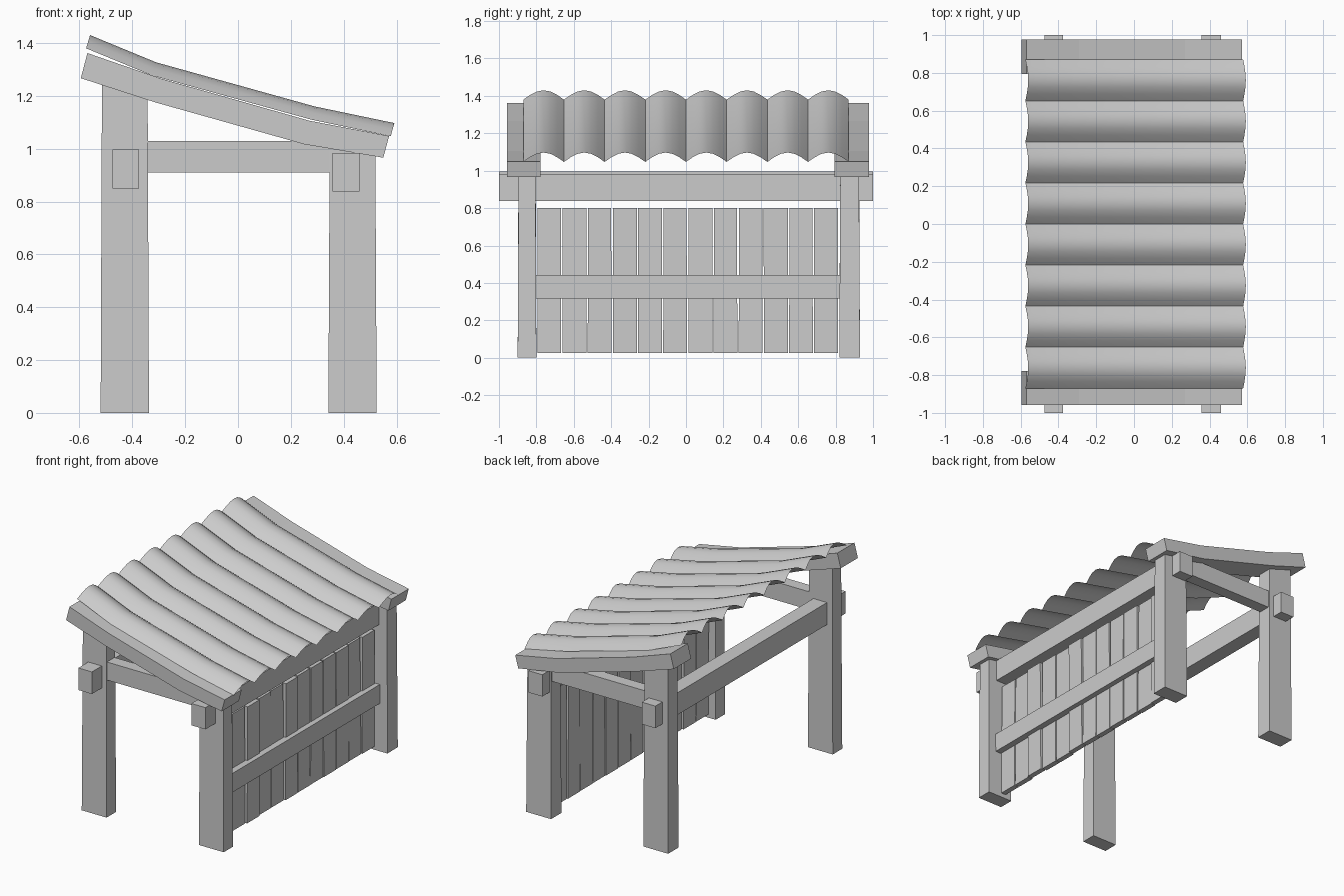
import bpy, math, random

if "Cube" in bpy.data.objects:
    bpy.data.objects.remove(bpy.data.objects["Cube"])

random.seed(4)


def make(name, verts, faces):
    me = bpy.data.meshes.new(name)
    me.from_pydata(verts, [], faces)
    me.update()
    ob = bpy.data.objects.new(name, me)
    bpy.context.collection.objects.link(ob)
    return ob


def prism(name, low, high):
    """Closed solid joining two matching loops of points."""
    n = len(low)
    faces = [tuple(range(n))[::-1], tuple(range(n, 2 * n))]
    faces += [(i, (i + 1) % n, n + (i + 1) % n, n + i) for i in range(n)]
    return make(name, low + high, faces)


def box(name, x0, x1, y0, y1, z0, z1):
    return prism(name, [(x0, y0, z0), (x1, y0, z0), (x1, y1, z0), (x0, y1, z0)],
                 [(x0, y0, z1), (x1, y0, z1), (x1, y1, z1), (x0, y1, z1)])


# Corner posts: slight taper, tops sloped to meet the rafters
def post(name, x0, x1, y0, y1, za, zb):
    t = 0.005
    low = [(x0, y0, 0), (x1, y0, 0), (x1, y1, 0), (x0, y1, 0)]
    high = [(x0 + t, y0 + t, za), (x1 - t, y0 + t, zb),
            (x1 - t, y1 - t, zb), (x0 + t, y1 - t, za)]
    prism(name, low, high)


for end, y0, y1 in (("front", -0.90, -0.80), ("back", 0.82, 0.93)):
    post(end + "_tall_post", -0.52, -0.337, y0, y1, 1.245, 1.185)
    post(end + "_short_post", 0.342, 0.525, y0, y1, 1.0, 0.975)
    # Cross beam between the posts
    yc = (y0 + y1) / 2
    box(end + "_cross_beam", -0.36, 0.36, yc - 0.04, yc + 0.04, 0.91, 1.03)

# Long beams passing through the posts
box("tall_side_beam", -0.475, -0.375, -1, 1, 0.85, 0.997)
box("fence_side_beam", 0.357, 0.46, -1, 1, 0.838, 0.983)

# Curved rafters at both ends
rafter = [(-0.595, 1.267), (-0.315, 1.176), (0.25, 1.017), (0.55, 0.966),
          (0.572, 1.048), (0.27, 1.106), (-0.29, 1.265), (-0.57, 1.362)]
for end, y0, y1 in (("front", -0.957, -0.777), ("back", 0.795, 0.978)):
    prism(end + "_rafter", [(x, y0, z) for x, z in rafter],
          [(x, y1, z) for x, z in rafter])

# Corrugated roof sheet: eight rounded ridges following the sagging slope
trough = [(-0.575, 1.38), (-0.325, 1.277), (0.278, 1.11), (0.578, 1.047)]
ridge = [(-0.56, 1.43), (-0.31, 1.327), (0.29, 1.16), (0.592, 1.097)]
WAVES, SEG, HALF = 8, 6, 0.87
n = WAVES * SEG + 1
verts = []
for (xa, za), (xb, zb) in zip(trough, ridge):
    for j in range(n):
        h = math.sin(math.pi * (j % SEG) / SEG)
        y = -HALF + 2 * HALF * j / (n - 1)
        verts.append((xa + (xb - xa) * h, y, za + (zb - za) * h))
faces = [(i * n + j, (i + 1) * n + j, (i + 1) * n + j + 1, i * n + j + 1)
         for i in range(3) for j in range(n - 1)]
roof = make("corrugated_roof", verts, faces)
bpy.context.view_layer.objects.active = roof
roof.select_set(True)
bpy.ops.object.shade_smooth_by_angle(angle=math.radians(35))

# Fence planks, slightly uneven
pitch = 1.615 / 12
for i in range(12):
    y0 = -0.795 + i * pitch
    y1 = y0 + 0.128
    dx = random.uniform(-0.006, 0.006)
    tilt = random.uniform(-0.005, 0.005)
    xa, xb = 0.395 + dx, 0.43 + dx
    t = random.uniform(-0.002, 0.004)
    prism(f"fence_plank_{i + 1}",
          [(xa, y0, 0.025), (xb, y0, 0.025), (xb, y1, 0.025), (xa, y1, 0.025)],
          [(xa + tilt, y0 + t, 0.8), (xb + tilt, y0 + t, 0.8),
           (xb + tilt, y1 - t, 0.8), (xa + tilt, y1 - t, 0.8)])

# Rail on the outside of the planks
box("fence_rail", 0.425, 0.468, -0.81, 0.83, 0.317, 0.443)
